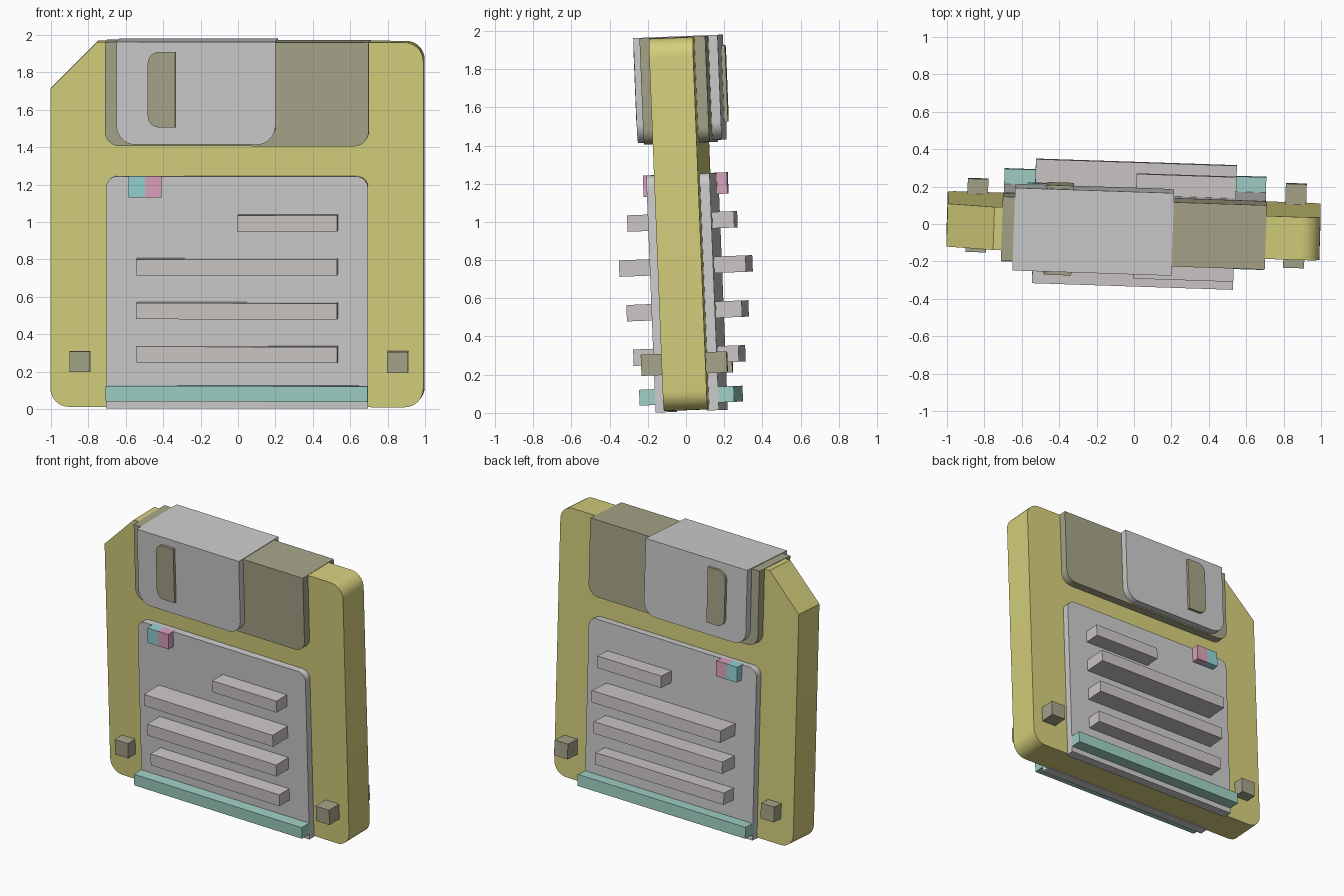
import bpy, bmesh, math
from mathutils import Matrix, Vector

if "Cube" in bpy.data.objects:
    bpy.data.objects.remove(bpy.data.objects["Cube"])

# The whole disk leans and turns by a couple of degrees
TILT = (Matrix.Translation((0, -0.01, 1)) @ Matrix.Rotation(0.04, 4, 'X')
        @ Matrix.Rotation(-0.033, 4, 'Z') @ Matrix.Translation((0, 0, -1)))


def material(name, rgb):
    m = bpy.data.materials.new(name)
    m.diffuse_color = (*rgb, 1)
    m.use_nodes = True
    m.node_tree.nodes["Principled BSDF"].inputs["Base Color"].default_value = m.diffuse_color
    return m


OLIVE = material("olive", (0.66, 0.62, 0.20))
DARK = material("dark_olive", (0.38, 0.37, 0.25))
STEEL = material("steel", (0.60, 0.60, 0.60))
PAPER = material("paper", (0.84, 0.84, 0.86))
INK = material("ink", (0.60, 0.57, 0.56))
GREEN = material("green", (0.35, 0.63, 0.55))
TEAL = material("teal", (0.29, 0.65, 0.65))
PINK = material("pink", (0.70, 0.36, 0.50))


def outline(corners, steps=8):
    """Round each (x, z, radius) right-angle corner of a profile."""
    pts = []
    for i, (x, z, r) in enumerate(corners):
        p = Vector((x, z))
        if r == 0:
            pts.append(p)
            continue
        a = (Vector(corners[i - 1][:2]) - p).normalized()
        b = (Vector(corners[(i + 1) % len(corners)][:2]) - p).normalized()
        c = p + r * (a + b)
        for k in range(steps + 1):
            t = math.pi / 2 * k / steps
            pts.append(c - r * (b * math.cos(t) + a * math.sin(t)))
    return pts


def slab(name, corners, y0, y1, mat):
    """Extrude a profile in the x-z plane from y0 to y1."""
    bm = bmesh.new()
    face = bm.faces.new([bm.verts.new((p.x, y0, p.y)) for p in outline(corners)])
    ext = bmesh.ops.extrude_face_region(bm, geom=[face])["geom"]
    moved = [v for v in ext if isinstance(v, bmesh.types.BMVert)]
    bmesh.ops.translate(bm, vec=(0, y1 - y0, 0), verts=moved)
    bmesh.ops.recalc_face_normals(bm, faces=bm.faces)
    bm.transform(TILT)
    me = bpy.data.meshes.new(name)
    bm.to_mesh(me)
    bm.free()
    ob = bpy.data.objects.new(name, me)
    bpy.context.collection.objects.link(ob)
    me.materials.append(mat)
    bpy.ops.object.select_all(action='DESELECT')
    ob.select_set(True)
    bpy.context.view_layer.objects.active = ob
    bpy.ops.object.shade_smooth_by_angle(angle=math.radians(30))


def box(x0, x1, z0, z1, bl=0, br=0, tr=0, tl=0):
    return [(x0, z0, bl), (x1, z0, br), (x1, z1, tr), (x0, z1, tl)]


def both_sides(name, corners, inner, outer, mat):
    for side, s in (("front", -1), ("back", 1)):
        slab(f"{name}_{side}", corners, s * inner, s * outer, mat)


# Casing with one clipped corner
slab("casing", [(-1, 0.014, 0.1), (0.995, 0.014, 0.1), (0.995, 1.966, 0.1),
                (-0.75, 1.966, 0), (-1, 1.716, 0)], -0.115, 0.115, OLIVE)

# Shutter recess, sliding shutter and its window
slab("shutter_track", box(-0.707, 0.705, 1.412, 1.968, 0.08, 0.08), -0.172, 0.172, DARK)
slab("shutter", box(-0.643, 0.207, 1.422, 1.972, 0.1, 0.1), -0.221, 0.221, STEEL)
slab("shutter_window", box(-0.475, -0.328, 1.515, 1.918, bl=0.06, tl=0.06), -0.24, 0.24, DARK)

# Paper label, its stripe and colour tabs
both_sides("label", box(-0.7, 0.7, 0.008, 1.25, tr=0.06, tl=0.06), 0.1, 0.166, PAPER)
both_sides("label_stripe", box(-0.7, 0.7, 0.048, 0.131), 0.15, 0.248, GREEN)
both_sides("teal_tab", box(-0.578, -0.49, 1.139, 1.251), 0.15, 0.22, TEAL)
both_sides("pink_tab", box(-0.49, -0.403, 1.139, 1.251), 0.15, 0.22, PINK)

# Writing lines
for i, (x0, z0, depth) in enumerate([(0.005, 0.96, 0.28), (-0.535, 0.726, 0.332),
                                     (-0.535, 0.491, 0.302), (-0.535, 0.257, 0.276)]):
    both_sides(f"writing_line_{i + 1}", box(x0, 0.54, z0, z0 + 0.086), 0.15, depth, INK)

# Square pegs in the lower corners
both_sides("left_peg", box(-0.895, -0.785, 0.203, 0.314), 0.1, 0.196, DARK)
both_sides("right_peg", box(0.805, 0.917, 0.203, 0.314), 0.1, 0.225, DARK)
